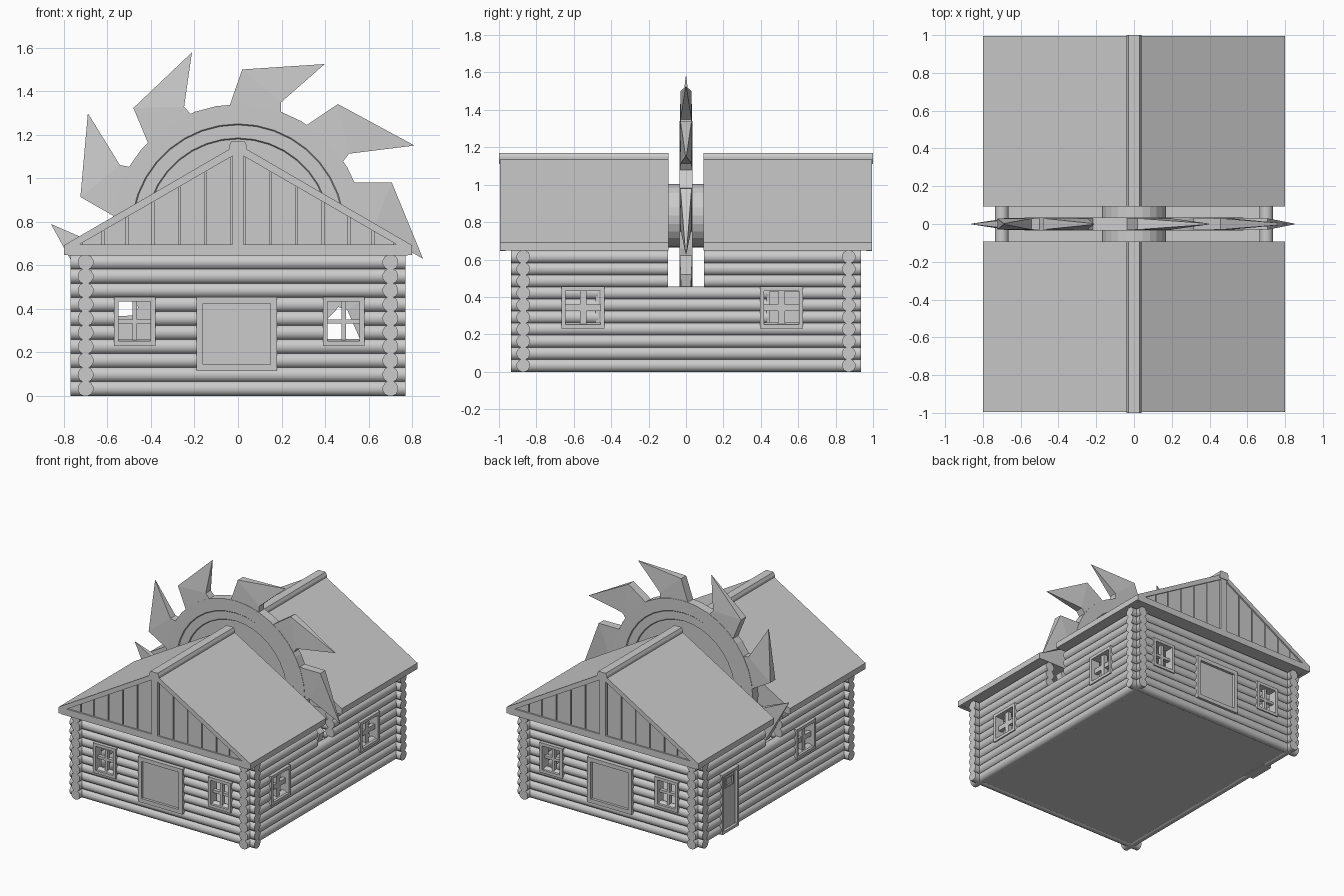
import bpy
from math import sin, cos, pi, radians

if "Cube" in bpy.data.objects:
    bpy.data.objects.remove(bpy.data.objects["Cube"])


def mesh(name, verts, faces, smooth=False):
    me = bpy.data.meshes.new(name)
    me.from_pydata(verts, [], faces)
    me.update()
    for p in me.polygons:
        p.use_smooth = smooth and len(p.vertices) == 4
    ob = bpy.data.objects.new(name, me)
    bpy.context.collection.objects.link(ob)
    return ob


def box(name, x0, x1, y0, y1, z0, z1):
    x0, x1 = sorted((x0, x1))
    y0, y1 = sorted((y0, y1))
    v = [(x, y, z) for z in (z0, z1) for x, y in ((x0, y0), (x1, y0), (x1, y1), (x0, y1))]
    return mesh(name, v, [(3, 2, 1, 0), (4, 5, 6, 7), (0, 1, 5, 4), (1, 2, 6, 5),
                          (2, 3, 7, 6), (3, 0, 4, 7)])


def prism(name, pts, y0, y1):
    # pts: (x, z), counter-clockwise seen from the front
    if sum(a[0] * b[1] - b[0] * a[1] for a, b in zip(pts, pts[1:] + pts[:1])) < 0:
        pts = pts[::-1]
    y0, y1 = sorted((y0, y1))
    n = len(pts)
    v = [(x, y, z) for y in (y0, y1) for x, z in pts]
    f = [tuple(range(n)), tuple(range(2 * n - 1, n - 1, -1))]
    f += [(i, i + n, (i + 1) % n + n, (i + 1) % n) for i in range(n)]
    return mesh(name, v, f)


def wall_box(name, axis, s, u0, u1, d0, d1, z0, z1):
    # u runs along the wall, d is the distance outwards from the centre
    if axis == 'x':
        return box(name, u0, u1, s * d0, s * d1, z0, z1)
    return box(name, s * d0, s * d1, u0, u1, z0, z1)


def log(name, axis, d, z, u0, u1, r=0.0365, n=12):
    ring = [(r * cos(2 * pi * (i + .5) / n), r * sin(2 * pi * (i + .5) / n)) for i in range(n)]
    v = []
    for u in (u0, u1):
        for a, b in ring:
            zz = max(z + b, 0)
            v.append((u, d + a, zz) if axis == 'x' else (d - a, u, zz))
    f = [tuple(range(n - 1, -1, -1)), tuple(range(n, 2 * n))]
    f += [(i, (i + 1) % n, (i + 1) % n + n, i + n) for i in range(n)]
    mesh(name, v, f, True)


def log_wall(name, axis, s, d, half, openings):
    # ten logs, each split where an opening (u0, u1, first, last) crosses it
    for i in range(10):
        u = -half
        for a, b, lo, hi in sorted(openings):
            if lo <= i <= hi:
                log(name, axis, s * d, .034 + .0645 * i, u, a)
                u = b
        log(name, axis, s * d, .034 + .0645 * i, u, half)


def frame(name, axis, s, a, b, z0, z1, d0, d1, w):
    for u0, u1, p, q in ((a, a + w, z0, z1), (b - w, b, z0, z1),
                         (a + w, b - w, z0, z0 + w), (a + w, b - w, z1 - w, z1)):
        wall_box(name, axis, s, u0, u1, d0, d1, p, q)


def window(axis, s, d, c, half, bar):
    a, b, z0, z1 = c - half, c + half, .23, .455
    frame("window_frame", axis, s, a, b, z0, z1, d - .03, d + .045, .022)
    wall_box("window_bar", axis, s, c - bar, c + bar, d - .01, d + .02, z0 + .022, z1 - .022)
    wall_box("window_bar", axis, s, a + .022, b - .022, d - .01, d + .018, .342 - bar, .342 + bar)


# Front and back walls with two windows and a wide panel
for s in (-1, 1):
    log_wall("end_wall_log", 'x', s, .87, .77,
             [(-.56, -.39, 4, 6), (-.18, .17, 2, 6), (.4, .57, 4, 6)])
    window('x', s, .87, -.475, .095, .01)
    window('x', s, .87, .485, .095, .01)
    frame("panel_frame", 'x', s, -.19, .18, .115, .455, .84, .92, .03)
    wall_box("panel", 'x', s, -.165, .155, .85, .9, .14, .43)

# Side walls, notched in the middle for the blade
gap = (-.095, .095, 7, 9)
log_wall("right_wall_log", 'y', 1, .70, .935, [gap, (-.65, -.45, 4, 6), (.41, .61, 4, 6)])
window('y', 1, .70, -.55, .115, .018)
window('y', 1, .70, .51, .115, .018)
log_wall("left_wall_log", 'y', -1, .70, .935, [gap, (-.47, -.27, 4, 6), (.44, .62, 0, 6)])
window('y', -1, .70, -.37, .115, .018)

# Door on the left wall
frame("door_frame", 'y', -1, .43, .63, .0, .45, .67, .745, .02)
wall_box("door", 'y', -1, .45, .61, .69, .725, .02, .43)
frame("door_pane_trim", 'y', -1, .48, .58, .33, .41, .72, .735, .012)

# Floor
mesh("floor", [(-.72, -.89, .006), (.72, -.89, .006), (.72, .89, .006), (-.72, .89, .006)],
     [(3, 2, 1, 0)])

# Two roof halves with gables
for s in (-1, 1):
    y_in, y_out = s * .093, s * .995
    prism("attic", [(-.77, .65), (.77, .65), (.77, .675), (0, 1.12), (-.77, .675)],
          y_in, s * .97)
    box("gable_beam", -.78, .78, s * .965, y_out, .645, .695)
    box("gable_post", -.025, .025, s * .965, y_out, .695, 1.13)
    prism("ridge_cap", [(-.04, 1.11), (.04, 1.11), (.04, 1.15), (.03, 1.17),
                        (-.03, 1.17), (-.04, 1.15)], y_in, s * 1.0)
    for m in (-1, 1):
        prism("roof_slab", [(0, 1.157), (m * .8, .692), (m * .8, .648), (m * .77, .648),
                            (m * .77, .672), (0, 1.117)], y_in, y_out)
        edges = [.03, .15, .27, .39, .51, .62, .72]
        for a, b in zip(edges, edges[1:]):
            a, b = a + .004, b - .004
            prism("gable_plank", [(m * a, .69), (m * b, .69), (m * b, 1.12 - .581 * b),
                                  (m * a, 1.12 - .581 * a)], s * .965, s * .984)


def lathe(name, prof, cz, n):
    # prof: (radius, y), first and last points are cap rings
    v = [(r * cos(2 * pi * i / n), y, cz + r * sin(2 * pi * i / n))
         for r, y in prof for i in range(n)]
    f = [tuple(range(n)),
         tuple(range(len(v) - 1, len(v) - 1 - n, -1))]
    for k in range(len(prof) - 1):
        f += [(k * n + i, k * n + n + i, k * n + n + (i + 1) % n, k * n + (i + 1) % n)
              for i in range(n)]
    mesh(name, v, f)


# Saw blade disc and axle
CZ = .76
lathe("blade_disc", [(.42, -.02), (.425, -.028), (.485, -.028), (.49, -.034), (.58, -.034),
                     (.58, .034), (.49, .034), (.485, .028), (.425, .028), (.42, .02)], CZ, 36)
lathe("axle", [(.17, -.1), (.17, .1)], .835, 24)

# Saw teeth, tapering to thin tips, the lowest ones cut by the floor
TEETH = [(178, .86), (142, .875), (104.5, .845), (62.5, .862), (25.7, .9), (-8.7, .86),
         (-45, .86), (-81, .86), (-117, .86), (-150, .8)]
for t, tip in TEETH:
    pts = [(t + 32, .56, .032), (t + 26, .74, .03), (t, tip, .002),
           (t + 9, .62, .03), (t + 7, .56, .032)]
    v = [(r * cos(radians(a)), s * h, max(CZ + r * sin(radians(a)), .015))
         for s in (-1, 1) for a, r, h in pts]
    f = [(3, 2, 1), (4, 3, 1, 0), (6, 7, 8), (5, 6, 8, 9)]
    f += [(i, (i + 1) % 5, (i + 1) % 5 + 5, i + 5) for i in range(5)]
    mesh("saw_tooth", v, f)
